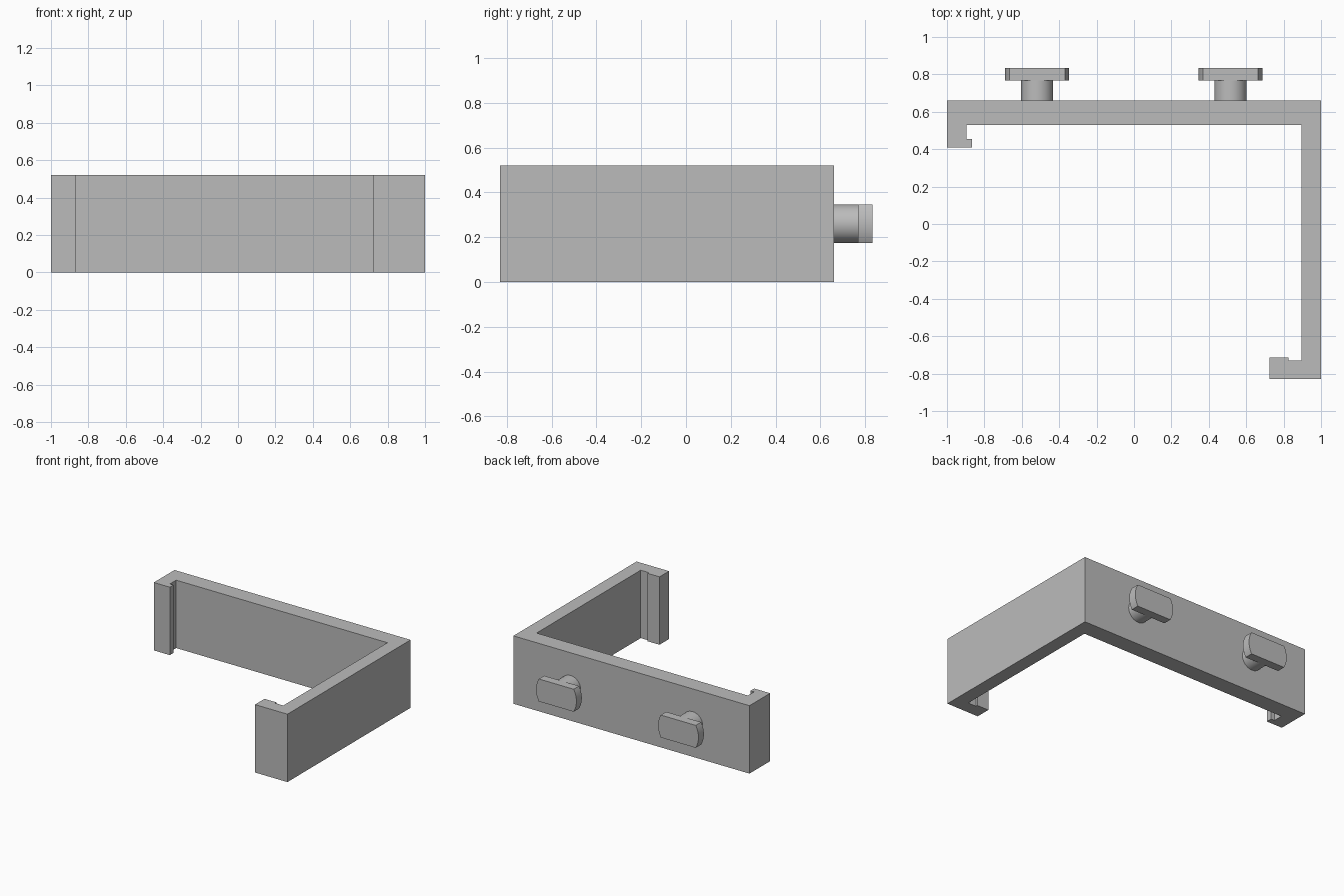
import bpy, bmesh, math
from mathutils import Matrix

cube = bpy.data.objects.get("Cube")
if cube:
    bpy.data.objects.remove(cube, do_unlink=True)

grey = bpy.data.materials.new("plain grey")
grey.use_nodes = True
colour = (0.5, 0.5, 0.5, 1)
grey.diffuse_color = colour
grey.node_tree.nodes["Principled BSDF"].inputs["Base Color"].default_value = colour


def extrude(name, points, depth, matrix=Matrix()):
    """Extrude a flat outline along its local z, then place it."""
    bm = bmesh.new()
    face = bm.faces.new([bm.verts.new((x, y, 0)) for x, y in points])
    result = bmesh.ops.extrude_face_region(bm, geom=[face])
    for v in result["geom"]:
        if isinstance(v, bmesh.types.BMVert):
            v.co.z += depth
    bmesh.ops.transform(bm, matrix=matrix, verts=bm.verts)
    bmesh.ops.recalc_face_normals(bm, faces=bm.faces)
    mesh = bpy.data.meshes.new(name)
    bm.to_mesh(mesh)
    bm.free()
    mesh.materials.append(grey)
    obj = bpy.data.objects.new(name, mesh)
    bpy.context.collection.objects.link(obj)
    return obj


def smooth(obj):
    bpy.ops.object.select_all(action="DESELECT")
    obj.select_set(True)
    bpy.context.view_layer.objects.active = obj
    bpy.ops.object.shade_smooth_by_angle(angle=math.radians(30))


def arc(radius, start, end, steps):
    angles = [start + (end - start) * i / steps for i in range(steps + 1)]
    return [(radius * math.cos(a), radius * math.sin(a)) for a in angles]


# Corner bracket with a small hook and a large hook
bracket = [(-1, 0.66), (1, 0.66), (1, -0.83), (0.725, -0.83),
           (0.725, -0.715), (0.825, -0.715), (0.825, -0.73), (0.895, -0.73),
           (0.895, 0.53), (-0.895, 0.53), (-0.895, 0.455),
           (-0.865, 0.455), (-0.865, 0.41), (-1, 0.41)]
extrude("bracket", bracket, 0.52)

# Twist-lock studs: round stem and a disc trimmed flat above and below
STEM, HEAD = 0.086, 0.171
trim = math.asin(STEM / HEAD)
stem_outline = arc(STEM, 0, math.tau, 48)[:-1]
head_outline = arc(HEAD, -trim, trim, 12) + arc(HEAD, math.pi - trim, math.pi + trim, 12)
to_back = Matrix.Rotation(-math.pi / 2, 4, "X")
for side, x in (("left", 0.516), ("right", -0.518)):
    for part, outline, y, depth in (("stem", stem_outline, 0.65, 0.12),
                                    ("head", head_outline, 0.768, 0.065)):
        place = Matrix.Translation((x, y, 0.26)) @ to_back
        smooth(extrude(f"{side}_stud_{part}", outline, depth, place))
